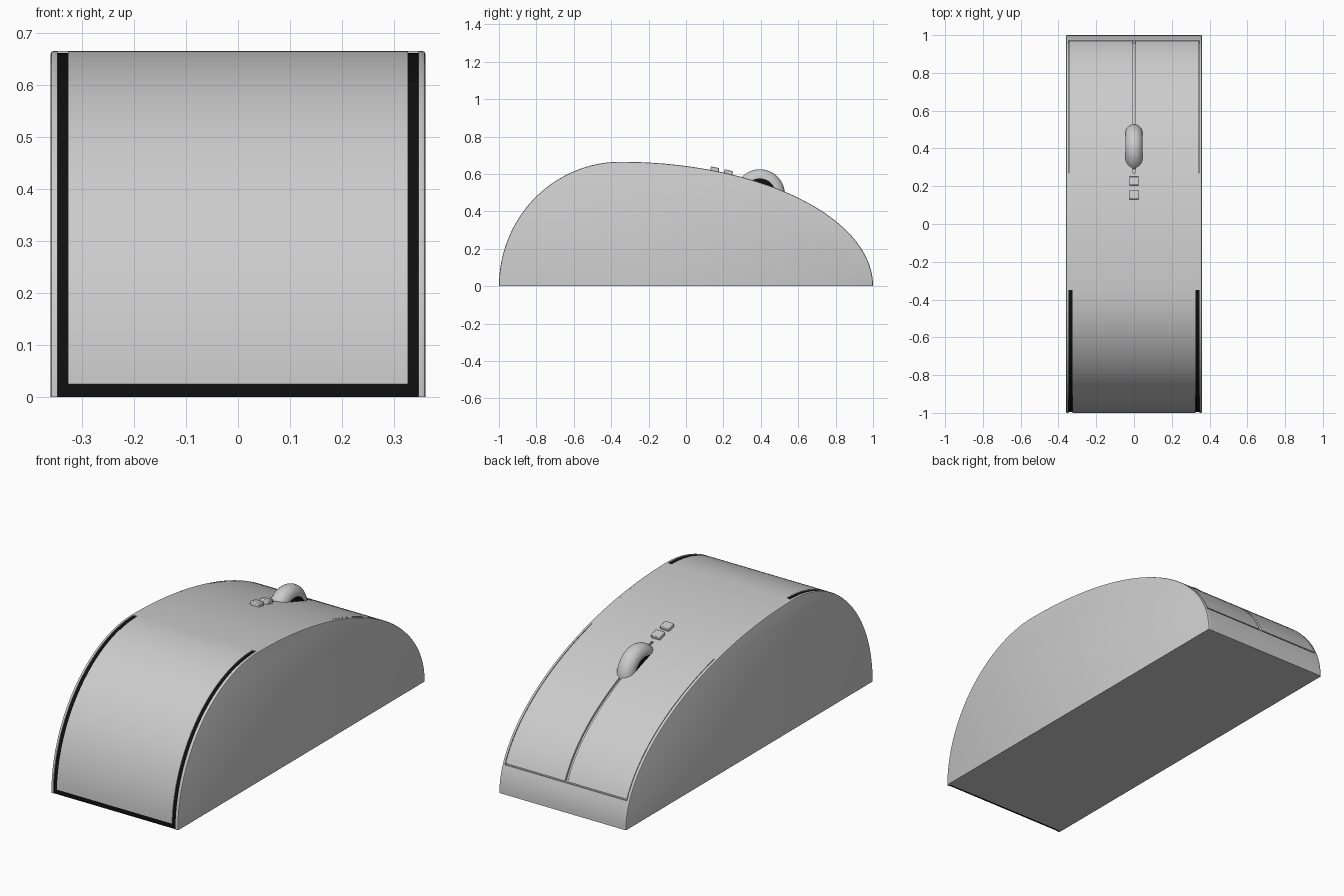
import bpy, bmesh
from math import pi, sin, cos, acos, asin, atan2

if "Cube" in bpy.data.objects:
    bpy.data.objects.remove(bpy.data.objects["Cube"])

CY, H, RF, RB = -0.35, 0.665, 1.35, 0.65   # crown position, height, front and back radii

black = bpy.data.materials.new("black_trim")
black.diffuse_color = (0.005, 0.005, 0.005, 1)
black.use_nodes = True
black.node_tree.nodes["Principled BSDF"].inputs["Base Color"].default_value = black.diffuse_color


def surf(a, d=0.0):
    """Point (y, z) on the arched profile at angle a, inset by d."""
    r = RF if a <= pi / 2 else RB
    return CY + (r - d) * cos(a), (H - d) * sin(a)


def ang(y):
    return acos((y - CY) / (RF if y > CY else RB))


def smooth(o, mat=None):
    bpy.ops.object.select_all(action='DESELECT')
    o.select_set(True)
    bpy.context.view_layer.objects.active = o
    bpy.ops.object.shade_smooth_by_angle(angle=0.6)
    if mat:
        o.data.materials.append(mat)
    return o


def arch(name, a0, a1, sections, inner=None, mat=None):
    """Loft the profile through (x, inset) sections; inner = depth of a shell, None = solid."""
    n = max(6, int(96 * (a1 - a0) / pi))
    angles = [a0 + (a1 - a0) * i / n for i in range(n + 1)]
    bm = bmesh.new()
    rings = []
    for x, d in sections:
        pts = [surf(a, d) for a in angles]
        if inner is not None:
            pts += [surf(a, inner) for a in reversed(angles)]
        rings.append([bm.verts.new((x, y, z)) for y, z in pts])
    m = len(rings[0])
    for r, q in zip(rings, rings[1:]):
        for i in range(m):
            j = (i + 1) % m
            bm.faces.new((r[i], r[j], q[j], q[i]))
    bm.faces.new(rings[0])
    bm.faces.new(rings[-1])
    bmesh.ops.recalc_face_normals(bm, faces=bm.faces)
    me = bpy.data.meshes.new(name)
    bm.to_mesh(me)
    bm.free()
    o = bpy.data.objects.new(name, me)
    bpy.context.collection.objects.link(o)
    return smooth(o, mat)


def flat(x0, x1, d=0.0):
    return [(x0, d), (x1, d)]


# Inner core and the two side walls with softened outer rims
DEEP = 0.012
arch("core", 0, pi, flat(-0.347, 0.347, DEEP))
for side, s in (("left", -1), ("right", 1)):
    rim = [(0.346, 0), (0.353, 0), (0.358, 0.002), (0.36, 0.006)]
    arch(side + "_wall", 0, pi, [(s * x, d) for x, d in rim])

# Nose, main buttons split by a centre seam, and the top deck
a_nose, a_split, a_back = ang(0.97), ang(0.27), ang(-0.34)
arch("nose", 0, a_nose - 0.005, flat(-0.346, 0.346), 0.015)
for side, s in (("left", -1), ("right", 1)):
    arch(side + "_button", a_nose + 0.005, a_split,
         flat(s * 0.007, s * 0.343), 0.015)
arch("top_deck", a_split, pi / 2, flat(-0.346, 0.346), 0.015)

# Palm panel framed by recessed black trim
arch("palm_trim", pi / 2, pi, flat(-0.347, 0.347, 0.004), 0.015, black)
arch("palm_panel", pi / 2, pi - asin(0.025 / H), flat(-0.326, 0.326), 0.015)

# Scroll wheel with black hub
WHEEL = (0, 0.395, 0.492)
bpy.ops.mesh.primitive_torus_add(major_radius=0.087, minor_radius=0.046,
                                 major_segments=64, minor_segments=24,
                                 location=WHEEL, rotation=(0, pi / 2, 0))
wheel = bpy.context.object
wheel.name = "scroll_wheel"
smooth(wheel)
bpy.ops.mesh.primitive_cylinder_add(vertices=48, radius=0.084, depth=0.092,
                                    location=WHEEL, rotation=(0, pi / 2, 0))
hub = bpy.context.object
hub.name = "wheel_hub"
smooth(hub, black)

# Two small keys behind the wheel, tilted to follow the deck
for i, y in enumerate((0.153, 0.226)):
    a = ang(y)
    slope = atan2(-H * cos(a), RF * sin(a))
    bpy.ops.mesh.primitive_cube_add(size=1, location=(0, y, surf(a)[1] + 0.004),
                                    rotation=(slope, 0, 0))
    key = bpy.context.object
    key.name = "small_key_%d" % (i + 1)
    key.scale = (0.05, 0.046, 0.03)
    bpy.ops.object.transform_apply(location=False, rotation=False, scale=True)
    bev = key.modifiers.new("soft_edges", 'BEVEL')
    bev.width = 0.004
    bev.segments = 2
    smooth(key)
